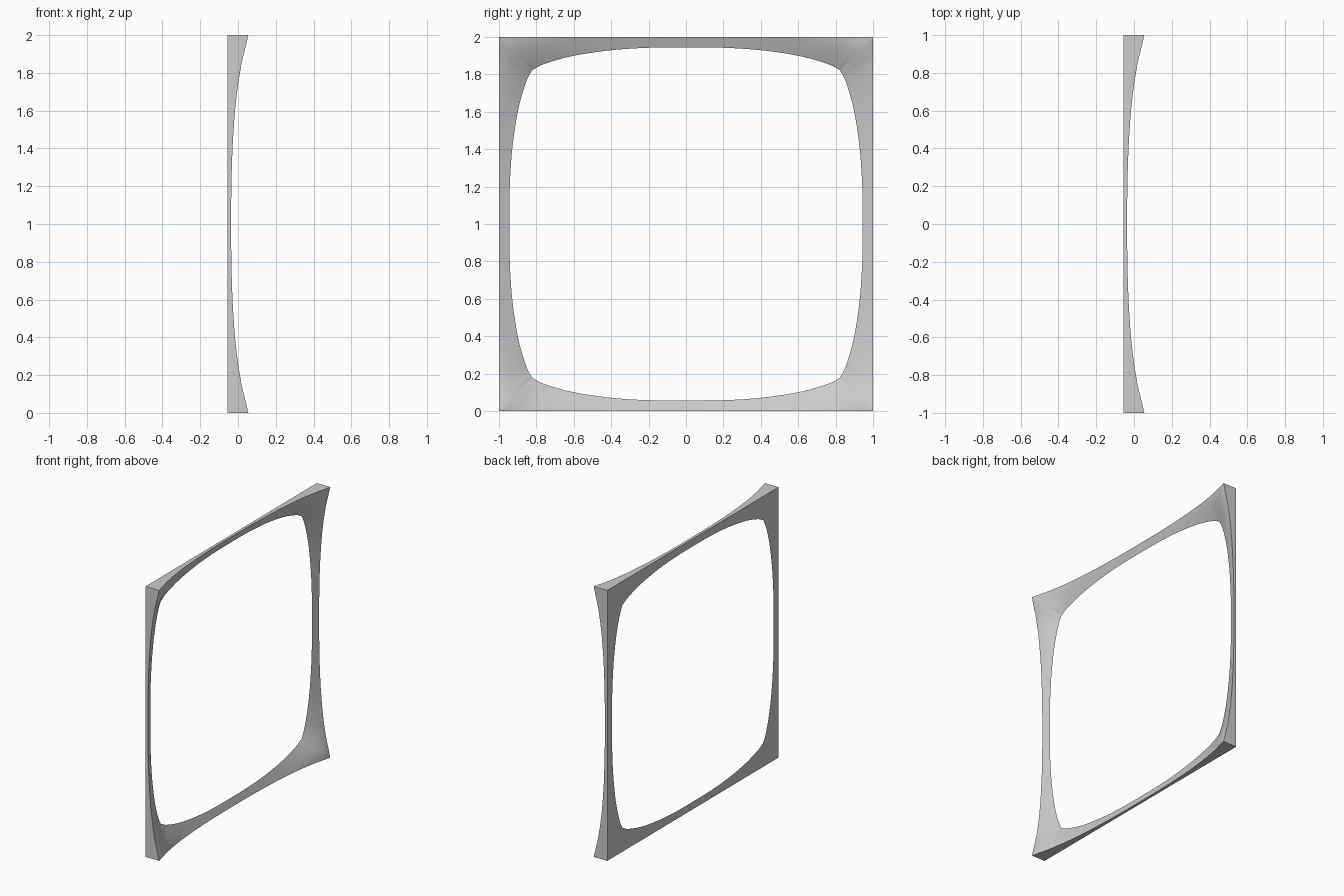
import bpy, bmesh
from mathutils import Vector

cube = bpy.data.objects.get("Cube")
if cube:
    bpy.data.objects.remove(cube)

BACK = -0.056
STEPS = 3       # subdivisions between profile stations
ROWS = 6        # strips across the sloping front

# Half-side stations from middle to corner:
# outer edge position, inner edge position, band width, rim height
HALF = [Vector(p) for p in (
    (0.0, 0.0, 0.056, 0.020),
    (0.2, 0.18, 0.057, 0.021),
    (0.4, 0.36, 0.067, 0.027),
    (0.56, 0.51, 0.085, 0.037),
    (0.7, 0.63, 0.107, 0.051),
    (0.8, 0.73, 0.135, 0.066),
    (0.87, 0.79, 0.158, 0.079),
    (0.93, 0.81, 0.171, 0.094),
    (1.0, 0.824, 0.176, 0.111),
)]


def smooth_stations(pts):
    """Catmull-Rom refinement of the stations."""
    first = Vector((-pts[1][0], -pts[1][1], pts[1][2], pts[1][3]))
    ext = [first] + pts + [2 * pts[-1] - pts[-2]]
    out = []
    for a, b, c, d in zip(ext, ext[1:], ext[2:], ext[3:]):
        for i in range(STEPS):
            t = i / STEPS
            out.append(0.5 * (2 * b + (c - a) * t + (2 * a - 5 * b + 4 * c - d) * t**2
                              + (3 * b - a - 3 * c + d) * t**3))
    return out + [pts[-1]]


def section(station):
    """Cross-section: back rim corner, then the front slope down to the opening."""
    v, b, width, h = station
    bulge = 1 + 0.5 * max(0, (abs(v) - 0.6) / 0.4)   # rounder near the corners
    pts = [Vector((BACK, 1, v))]
    for i in range(ROWS + 1):
        s = i / ROWS
        pts.append(Vector((BACK + h * (1 - s**bulge), 1 - width * s, v + (b - v) * s)))
    return pts


# One side, mirrored about its middle, without the last corner
half = smooth_stations(HALF)
side = [Vector((-s[0], -s[1], s[2], s[3])) for s in reversed(half[1:])] + half[:-1]

# Turn the side four times to close the frame
bm = bmesh.new()
rings = []
for quarter in range(4):
    for station in side:
        ring = []
        for p in section(station):
            y, z = p.y, p.z
            for _ in range(quarter):
                y, z = -z, y
            ring.append(bm.verts.new((p.x, y, z + 1)))
        rings.append(ring)
for r0, r1 in zip(rings, rings[1:] + rings[:1]):
    n = len(r0)
    for i in range(n):
        j = (i + 1) % n
        bm.faces.new((r0[i], r0[j], r1[j], r1[i]))
bmesh.ops.recalc_face_normals(bm, faces=bm.faces)
mesh = bpy.data.meshes.new("square_frame")
bm.to_mesh(mesh)
bm.free()
frame = bpy.data.objects.new("square_frame", mesh)
bpy.context.collection.objects.link(frame)

# Plain grey material
grey = bpy.data.materials.new("light_grey")
grey.use_nodes = True
colour = (0.6, 0.6, 0.6, 1)
grey.diffuse_color = colour
grey.node_tree.nodes["Principled BSDF"].inputs["Base Color"].default_value = colour
mesh.materials.append(grey)

# Smooth slope, crisp rim edges
bpy.ops.object.select_all(action="DESELECT")
frame.select_set(True)
bpy.context.view_layer.objects.active = frame
bpy.ops.object.shade_smooth_by_angle(angle=0.6)
